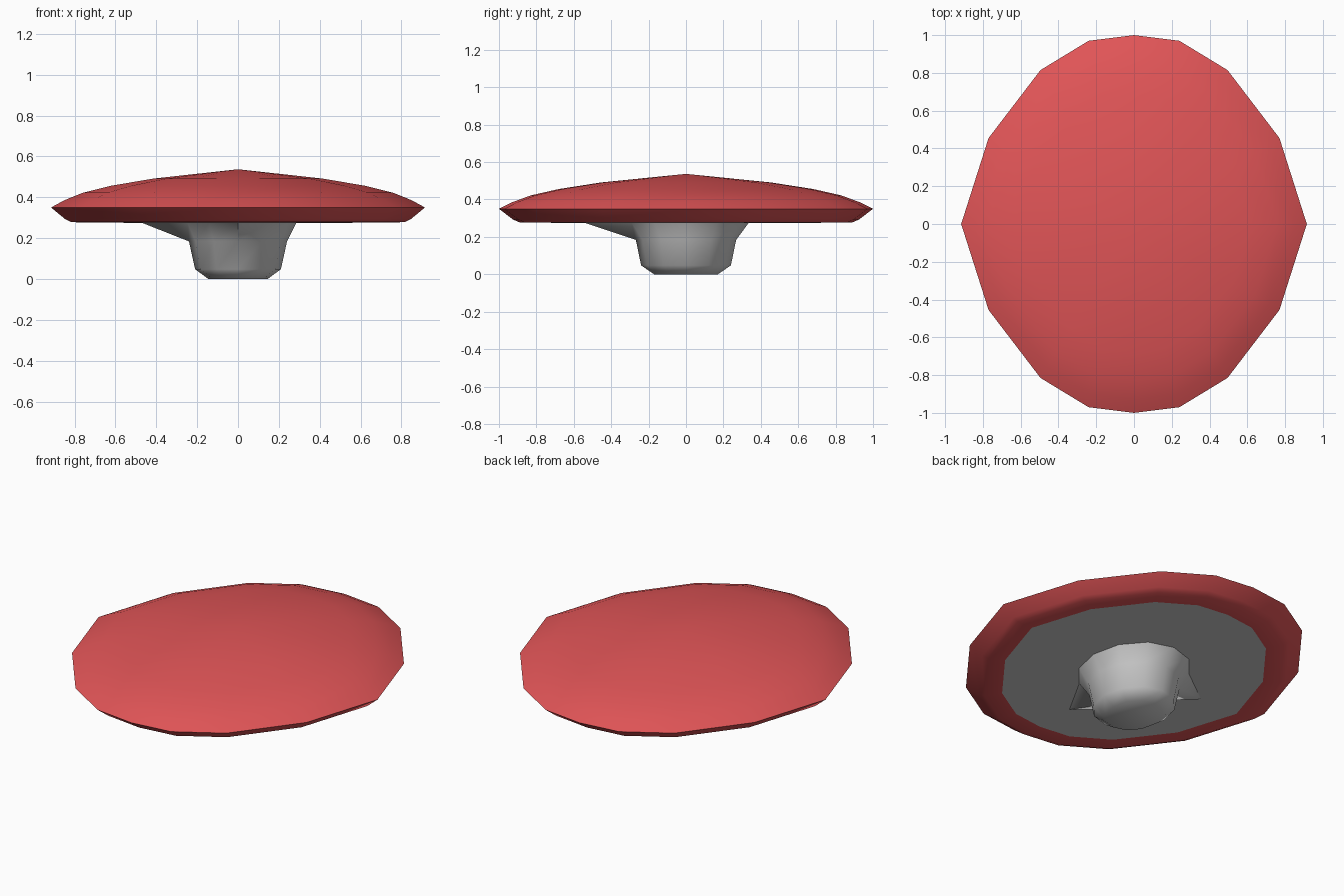
import bpy, bmesh, math

if "Cube" in bpy.data.objects:
    bpy.data.objects.remove(bpy.data.objects["Cube"])

def loft(name, rings, cap_start=False, cap_end=False, color=None):
    """Skin a list of rings (equal point counts; a single point makes an apex)."""
    bm = bmesh.new()
    rows = [[bm.verts.new(p) for p in r] for r in rings]
    for a, b in zip(rows, rows[1:]):
        n = len(a)
        for i in range(n):
            j = (i + 1) % n
            if len(b) == 1:
                bm.faces.new((a[i], a[j], b[0]))
            else:
                bm.faces.new((a[i], a[j], b[j], b[i]))
    if cap_start:
        bm.faces.new(rows[0][::-1])
    if cap_end:
        bm.faces.new(rows[-1])
    me = bpy.data.meshes.new(name)
    bm.to_mesh(me)
    bm.free()
    ob = bpy.data.objects.new(name, me)
    bpy.context.collection.objects.link(ob)
    if color:
        mat = bpy.data.materials.new(name + "_paint")
        mat.diffuse_color = color
        mat.use_nodes = True
        mat.node_tree.nodes["Principled BSDF"].inputs["Base Color"].default_value = mat.diffuse_color
        me.materials.append(mat)
    bpy.ops.object.select_all(action='DESELECT')
    ob.select_set(True)
    bpy.context.view_layer.objects.active = ob
    bpy.ops.object.shade_smooth_by_angle(angle=math.radians(50))
    return ob

# 16-sided outline from one mirrored quarter
quarter = [(0.915, 0), (0.77, 0.455), (0.495, 0.815), (0.24, 0.97)]
half = quarter + [(0, 1.0)] + [(-x, y) for x, y in quarter[:0:-1]]
outline = half + [(-x, -y) for x, y in half]

def cap_ring(s, z):
    return [(x * s, y * s, z) for x, y in outline]

# Domed red cap with bevelled rim
profile = [(0.785, 0.276), (0.89, 0.278), (0.925, 0.293), (1.0, 0.35),
           (0.93, 0.385), (0.83, 0.422), (0.68, 0.456), (0.455, 0.491)]
loft("cap", [cap_ring(s, z) for s, z in profile] + [[(0, 0, 0.537)]],
     color=(0.75, 0.09, 0.095, 1))

# Flat grey underside
bottom = [(x, -y, z) for x, y, z in cap_ring(0.785, 0.276)]
loft("underside", [bottom, [(0, 0, 0.272)]])

# 12-sided stem with a flared top and two pointed flares
def stem_ring(rx, ry, z):
    return [(rx * math.cos(k * math.pi / 6), ry * math.sin(k * math.pi / 6), z)
            for k in range(12)]

flare = stem_ring(0.285, 0.335, 0.275)
flare[6] = (-0.47, 0, 0.275)
flare[9] = (0, -0.54, 0.275)
loft("stem", [stem_ring(0.145, 0.17, 0.003), stem_ring(0.21, 0.24, 0.05),
              stem_ring(0.24, 0.268, 0.185), flare], cap_start=True)
bpy.data.objects["stem"].location.z = -0.003
bpy.data.objects["stem"].scale.z = 1.01
